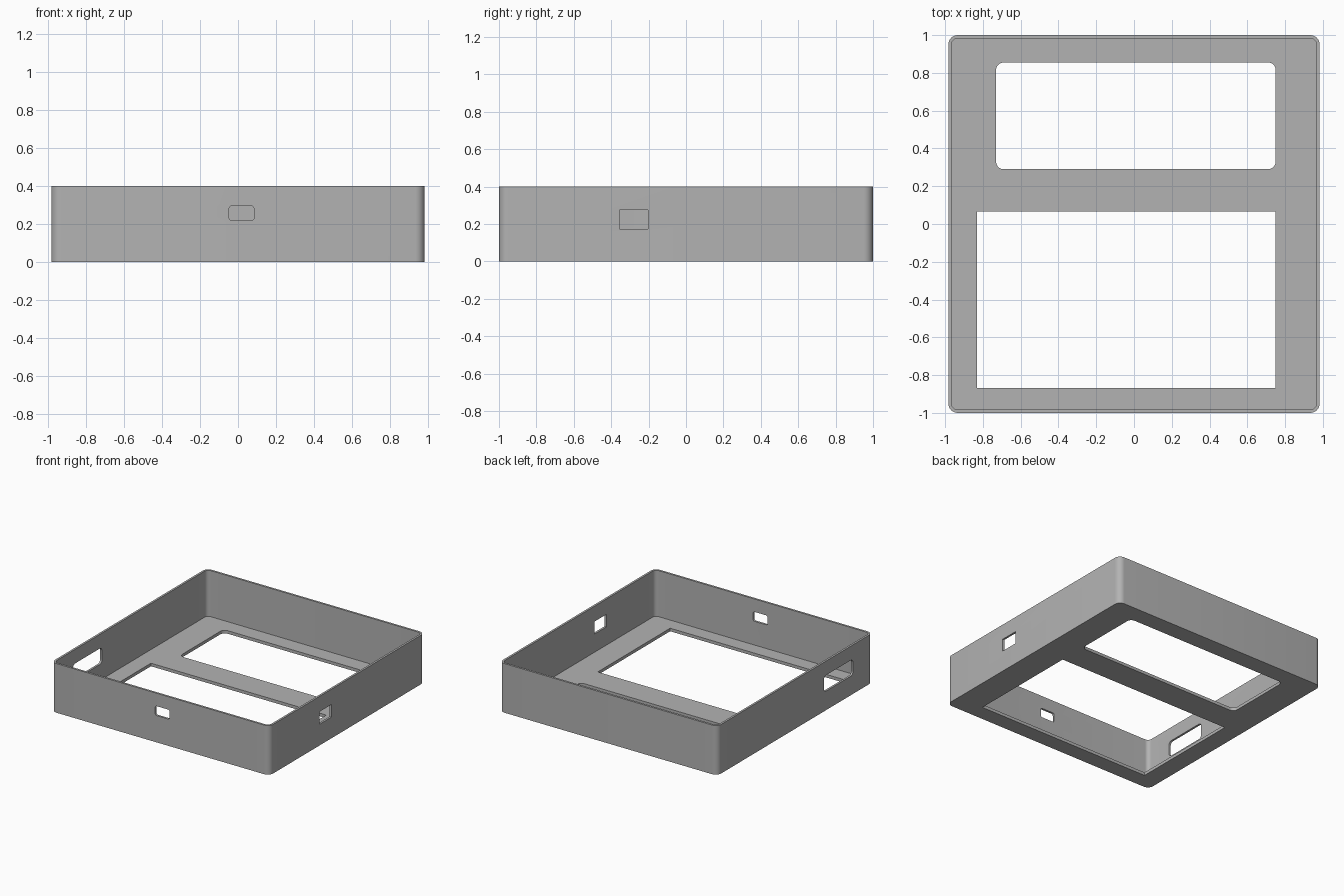
import bpy
import math
from mathutils import Matrix

if "Cube" in bpy.data.objects:
    bpy.data.objects.remove(bpy.data.objects["Cube"], do_unlink=True)

HALF_X, HALF_Y, HEIGHT = 0.983, 1.0, 0.4
WALL, FLOOR, CORNER = 0.017, 0.025, 0.05


def rounded_rect(u0, u1, v0, v1, radius, steps=8):
    """Counter-clockwise outline of a rectangle with rounded corners."""
    if radius == 0:
        return [(u0, v0), (u1, v0), (u1, v1), (u0, v1)]
    centres = [(u1 - radius, v1 - radius), (u0 + radius, v1 - radius),
               (u0 + radius, v0 + radius), (u1 - radius, v0 + radius)]
    points = []
    for quarter, (cu, cv) in enumerate(centres):
        for i in range(steps + 1):
            a = (quarter + i / steps) * math.pi / 2
            points.append((cu + radius * math.cos(a), cv + radius * math.sin(a)))
    return points


def prism(name, outline, low, high, axis="Z"):
    """Extrude an outline along an axis; sideways outlines are (across, up)."""
    n = len(outline)
    verts = [(u, v, w) for w in (low, high) for u, v in outline]
    faces = [tuple(reversed(range(n))), tuple(range(n, 2 * n))]
    faces += [(i, (i + 1) % n, (i + 1) % n + n, i + n) for i in range(n)]
    mesh = bpy.data.meshes.new(name)
    mesh.from_pydata(verts, [], faces)
    if axis == "X":    # (u, v, w) -> (w, u, v)
        mesh.transform(Matrix(((0, 0, 1, 0), (1, 0, 0, 0), (0, 1, 0, 0), (0, 0, 0, 1))))
    elif axis == "Y":  # (u, v, w) -> (u, w, v), mirrored so normals are flipped
        mesh.transform(Matrix(((1, 0, 0, 0), (0, 0, 1, 0), (0, 1, 0, 0), (0, 0, 0, 1))))
        mesh.flip_normals()
    obj = bpy.data.objects.new(name, mesh)
    bpy.context.collection.objects.link(obj)
    return obj


# Outer block of the open tray
case = prism("case", rounded_rect(-HALF_X, HALF_X, -HALF_Y, HALF_Y, CORNER), 0, HEIGHT)

ix, iy = HALF_X - WALL, HALF_Y - WALL
cutters = [
    # Hollow interior, open at the top
    prism("cavity", rounded_rect(-ix, ix, -iy, iy, CORNER - WALL), FLOOR, HEIGHT + 0.1),
    # Two windows in the floor
    prism("back_window", rounded_rect(-0.73, 0.75, 0.29, 0.855, 0.04), -0.1, 0.1),
    prism("front_window", rounded_rect(-0.83, 0.75, -0.867, 0.065, 0), -0.1, 0.1),
    # Ports through the walls
    prism("front_port", rounded_rect(-0.047, 0.084, 0.218, 0.295, 0.015), -1.1, -0.9, "Y"),
    prism("left_port", rounded_rect(-0.355, -0.203, 0.173, 0.275, 0), 0.9, 1.1, "X"),
    prism("right_port", rounded_rect(-0.745, -0.37, 0.155, 0.285, 0.03), -1.1, -0.9, "X"),
]

bpy.ops.object.select_all(action="DESELECT")
bpy.context.view_layer.objects.active = case
case.select_set(True)
for cutter in cutters:
    cutter.hide_render = True
    mod = case.modifiers.new(cutter.name, "BOOLEAN")
    mod.operation = "DIFFERENCE"
    mod.solver = "EXACT"
    mod.object = cutter
    bpy.ops.object.modifier_apply(modifier=mod.name)
    bpy.data.objects.remove(cutter, do_unlink=True)

# Single grey plastic
grey = bpy.data.materials.new("grey_plastic")
grey.use_nodes = True
colour = (0.45, 0.45, 0.45, 1)
grey.diffuse_color = colour
grey.node_tree.nodes["Principled BSDF"].inputs["Base Color"].default_value = colour
case.data.materials.clear()
case.data.materials.append(grey)

bpy.ops.object.shade_smooth_by_angle(angle=math.radians(30))
